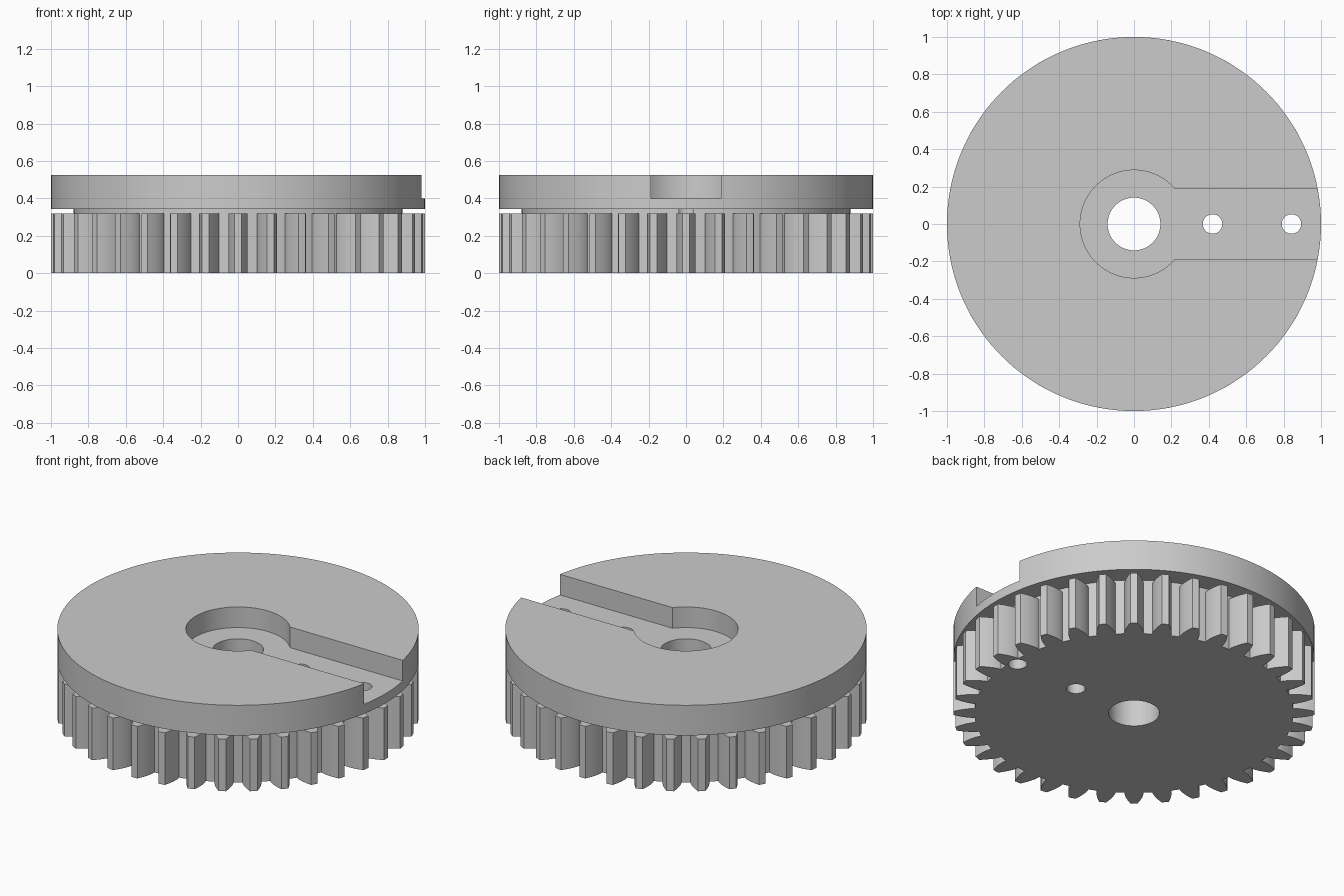
import bpy
import bmesh
from math import sin, cos, tan, pi, radians, acos, sqrt

cube = bpy.data.objects.get("Cube")
if cube:
    bpy.data.objects.remove(cube, do_unlink=True)

GREY = bpy.data.materials.new("plain grey")
GREY.use_nodes = True
colour = (0.6, 0.6, 0.6, 1)
GREY.diffuse_color = colour
GREY.node_tree.nodes["Principled BSDF"].inputs["Base Color"].default_value = colour


def prism(name, outline, z0, z1):
    """Extrude a closed outline from z0 to z1."""
    bm = bmesh.new()
    base = bm.faces.new([bm.verts.new((x, y, z0)) for x, y in outline])
    top = bmesh.ops.extrude_face_region(bm, geom=[base])["geom"]
    moved = [v for v in top if isinstance(v, bmesh.types.BMVert)]
    bmesh.ops.translate(bm, verts=moved, vec=(0, 0, z1 - z0))
    bmesh.ops.recalc_face_normals(bm, faces=bm.faces)
    mesh = bpy.data.meshes.new(name)
    bm.to_mesh(mesh)
    bm.free()
    mesh.materials.append(GREY)
    obj = bpy.data.objects.new(name, mesh)
    bpy.context.collection.objects.link(obj)
    return obj


def circle(radius, count, cx=0):
    return [(cx + radius * cos(2 * pi * i / count), radius * sin(2 * pi * i / count))
            for i in range(count)]


def combine(target, tool, operation):
    """Apply a boolean and remove the tool."""
    mod = target.modifiers.new(operation.lower(), "BOOLEAN")
    mod.operation, mod.object, mod.solver = operation, tool, "EXACT"
    bpy.ops.object.select_all(action="DESELECT")
    bpy.context.view_layer.objects.active = target
    target.select_set(True)
    bpy.ops.object.modifier_apply(modifier=mod.name)
    bpy.data.objects.remove(tool, do_unlink=True)


# Involute tooth proportions
TEETH = 36
MODULE = 2 / (TEETH + 2)
PRESSURE = radians(20)
PITCH_R = MODULE * TEETH / 2
BASE_R = PITCH_R * cos(PRESSURE)
ROOT_R = PITCH_R - 1.25 * MODULE


def half_angle(r):
    a = acos(min(1, BASE_R / r))
    return pi / (2 * TEETH) + (tan(PRESSURE) - PRESSURE) - (tan(a) - a)


def gear_outline():
    steps = 6
    radii = [ROOT_R] + [BASE_R + (1 - BASE_R) * (i / steps) ** 1.5 for i in range(steps + 1)]
    flank = [(r, half_angle(max(r, BASE_R))) for r in radii]
    tooth = [(r, -a) for r, a in flank] + [(1, 0)] + [(r, a) for r, a in reversed(flank)]
    tooth.append((ROOT_R, pi / TEETH))
    return [(r * cos(a + 2 * pi * t / TEETH), r * sin(a + 2 * pi * t / TEETH))
            for t in range(TEETH) for r, a in tooth]


# Toothed wheel, short neck and top flange joined into one body
wheel = prism("gear_wheel", gear_outline(), 0, 0.318)
combine(wheel, prism("neck", circle(0.88, 144), 0.29, 0.37), "UNION")
combine(wheel, prism("flange", circle(1, 144), 0.342, 0.526), "UNION")

# Keyhole recess: round pocket with a slot running out to the rim
POCKET_R, SLOT_HALF = 0.288, 0.186
start = sqrt(POCKET_R ** 2 - SLOT_HALF ** 2)
arc = [(x, y) for x, y in circle(POCKET_R, 96) if x < start - 0.003 or abs(y) > SLOT_HALF + 0.003]
keyhole = [(1.2, -SLOT_HALF), (1.2, SLOT_HALF), (start, SLOT_HALF)] + arc + [(start, -SLOT_HALF)]
combine(wheel, prism("recess_cutter", keyhole, 0.4, 0.7), "DIFFERENCE")

# Shaft bore and two pin holes
for x, r in ((0, 0.141), (0.42, 0.052), (0.842, 0.052)):
    combine(wheel, prism("hole_cutter", circle(r, 64, x), -0.2, 0.8), "DIFFERENCE")

bpy.ops.object.select_all(action="DESELECT")
wheel.select_set(True)
bpy.context.view_layer.objects.active = wheel
bpy.ops.object.shade_smooth_by_angle(angle=radians(25))
